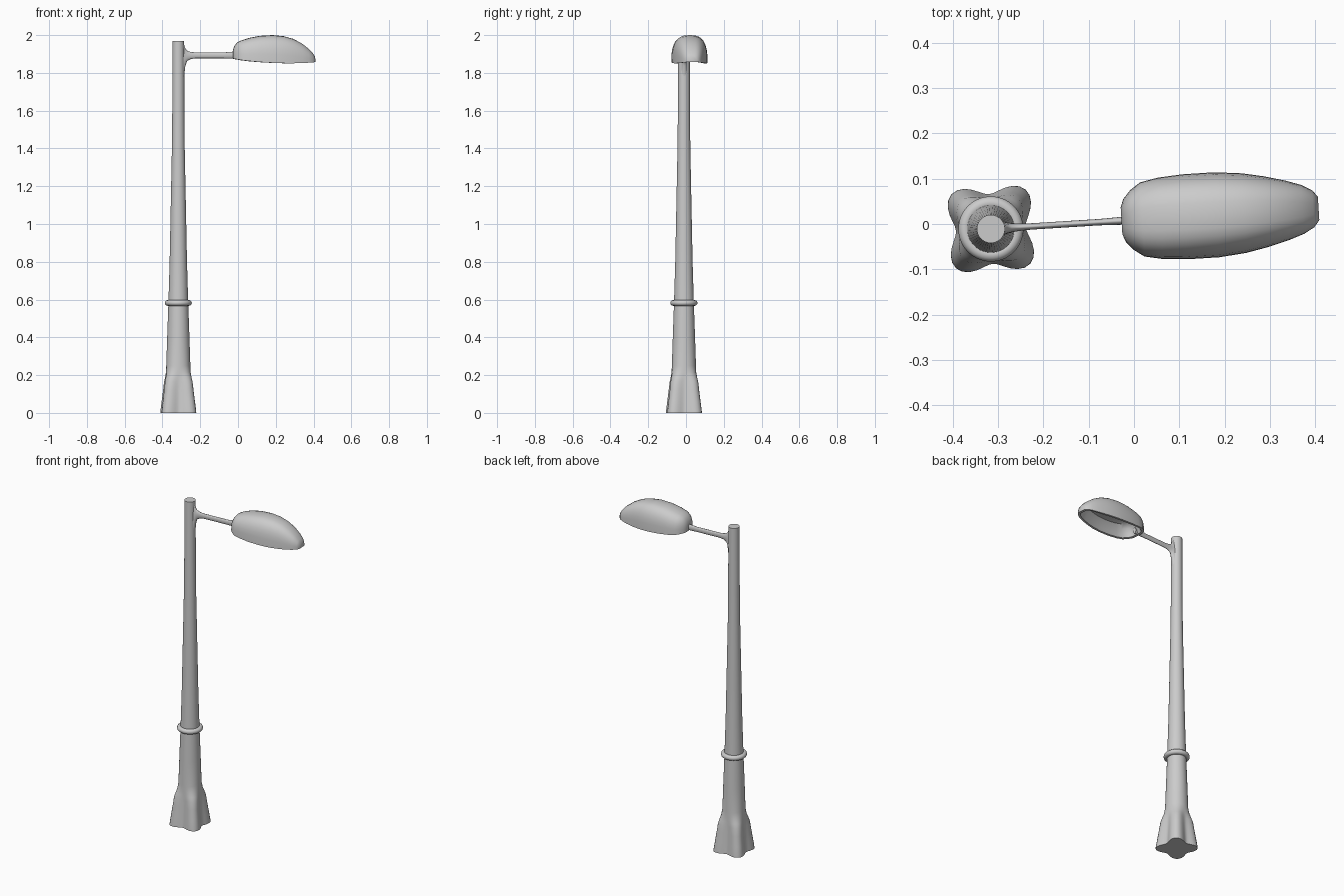
import bpy, bmesh, math
from mathutils import Matrix

if "Cube" in bpy.data.objects:
    bpy.data.objects.remove(bpy.data.objects["Cube"])

# whole lamp sits on an off-centre pole and is turned slightly
PLACE = Matrix.Translation((-0.316, -0.011, 0)) @ Matrix.Rotation(math.radians(3.6), 4, 'Z')


def finish(name, bm, angle=40):
    bmesh.ops.recalc_face_normals(bm, faces=bm.faces)
    me = bpy.data.meshes.new(name)
    bm.to_mesh(me)
    bm.free()
    ob = bpy.data.objects.new(name, me)
    ob.matrix_world = PLACE
    bpy.context.collection.objects.link(ob)
    bpy.ops.object.select_all(action='DESELECT')
    ob.select_set(True)
    bpy.context.view_layer.objects.active = ob
    bpy.ops.object.shade_smooth_by_angle(angle=math.radians(angle))
    return ob


def loft(bm, rings, cap_start=True, cap_end=True, wrap=False):
    loops = [[bm.verts.new(p) for p in r] for r in rings]
    pairs = list(zip(loops, loops[1:]))
    if wrap:
        pairs.append((loops[-1], loops[0]))
    for a, b in pairs:
        for i in range(len(a)):
            j = (i + 1) % len(a)
            bm.faces.new((a[i], a[j], b[j], b[i]))
    if cap_start and not wrap:
        bm.faces.new(loops[0])
    if cap_end and not wrap:
        bm.faces.new(loops[-1])
    return loops


def ring(radius, z, lobe=0.0, n=48):
    pts = []
    for i in range(n):
        a = 2 * math.pi * i / n
        r = radius + lobe * math.sin(2 * a) ** 2
        pts.append((r * math.cos(a), r * math.sin(a), z))
    return pts


# pole with four-lobed foot: (z, radius, lobe size)
pole = [(0, .077, .039), (.012, .076, .039), (.06, .073, .034), (.12, .069, .028),
        (.165, .067, .023), (.19, .066, .015), (.215, .065, .006), (.25, .064, 0),
        (.40, .059, 0), (.57, .053, 0), (.60, .052, 0), (.80, .046, 0), (1.0, .042, 0),
        (1.2, .038, 0), (1.4, .034, 0), (1.6, .032, 0), (1.97, .031, 0)]
bm = bmesh.new()
loft(bm, [ring(r, z, l) for z, r, l in pole])
finish("pole", bm)

# collar ring round the pole
bm = bmesh.new()
loft(bm, [ring(.057 + .015 * math.cos(t), .582 + .015 * math.sin(t))
          for t in [2 * math.pi * k / 12 for k in range(12)]], wrap=True)
finish("collar", bm)

# arm flaring into the pole: (x, half width, bottom z, top z)
arm = [(.022, .018, 1.70, 1.965), (.031, .014, 1.78, 1.95), (.037, .012, 1.835, 1.93),
       (.046, .010, 1.862, 1.918), (.065, .008, 1.873, 1.911), (.09, .007, 1.877, 1.908),
       (.24, .007, 1.877, 1.908), (.27, .008, 1.876, 1.911), (.32, .010, 1.876, 1.913)]
bm = bmesh.new()
rings = []
for x, w, lo, hi in arm:
    rings.append([(x, w * math.cos(t), (lo + hi) / 2 + (hi - lo) / 2 * math.sin(t))
                  for t in [2 * math.pi * k / 16 for k in range(16)]])
loft(bm, rings)
finish("arm", bm, 50)

# lamp head shell: (x, half width, bottom z, top z)
head = [(.289, .030, 1.876, 1.915), (.296, .048, 1.874, 1.940), (.312, .066, 1.871, 1.961),
        (.335, .082, 1.867, 1.972), (.375, .090, 1.862, 1.985), (.43, .094, 1.857, 1.996),
        (.50, .094, 1.853, 2.0), (.56, .088, 1.851, 1.994), (.61, .078, 1.851, 1.980),
        (.655, .066, 1.852, 1.956), (.69, .054, 1.854, 1.929), (.713, .041, 1.856, 1.904),
        (.725, .026, 1.857, 1.886)]
N = 16
bm = bmesh.new()
rows = []
for x, w, lo, hi in head:
    row = []
    for k in range(N + 1):
        t = math.pi * k / N
        c, s = math.cos(t), math.sin(t)
        row.append(bm.verts.new((x, w * math.copysign(abs(c) ** .72, c),
                                 lo + (hi - lo) * max(s, 0) ** .72)))
    rows.append(row)
for a, b in zip(rows, rows[1:]):
    for k in range(N):
        bm.faces.new((a[k], a[k + 1], b[k + 1], b[k]))
bm.faces.new(rows[0])
bm.faces.new(rows[-1])

# rim and hollow underside, as shrinking loops: (x scale, y scale, rise)
prev = [r[0] for r in rows] + [r[-1] for r in reversed(rows)]
base = [v.co.copy() for v in prev]
for sx, sy, dz in [(.93, .86, 0), (.90, .80, .02), (.84, .72, .045), (.72, .58, .065)]:
    nxt = [bm.verts.new((.507 + (p.x - .507) * sx, p.y * sy, p.z + dz)) for p in base]
    for i in range(len(prev)):
        j = (i + 1) % len(prev)
        bm.faces.new((prev[i], prev[j], nxt[j], nxt[i]))
    prev = nxt
bm.faces.new(prev)
finish("lamp_head", bm, 50)
